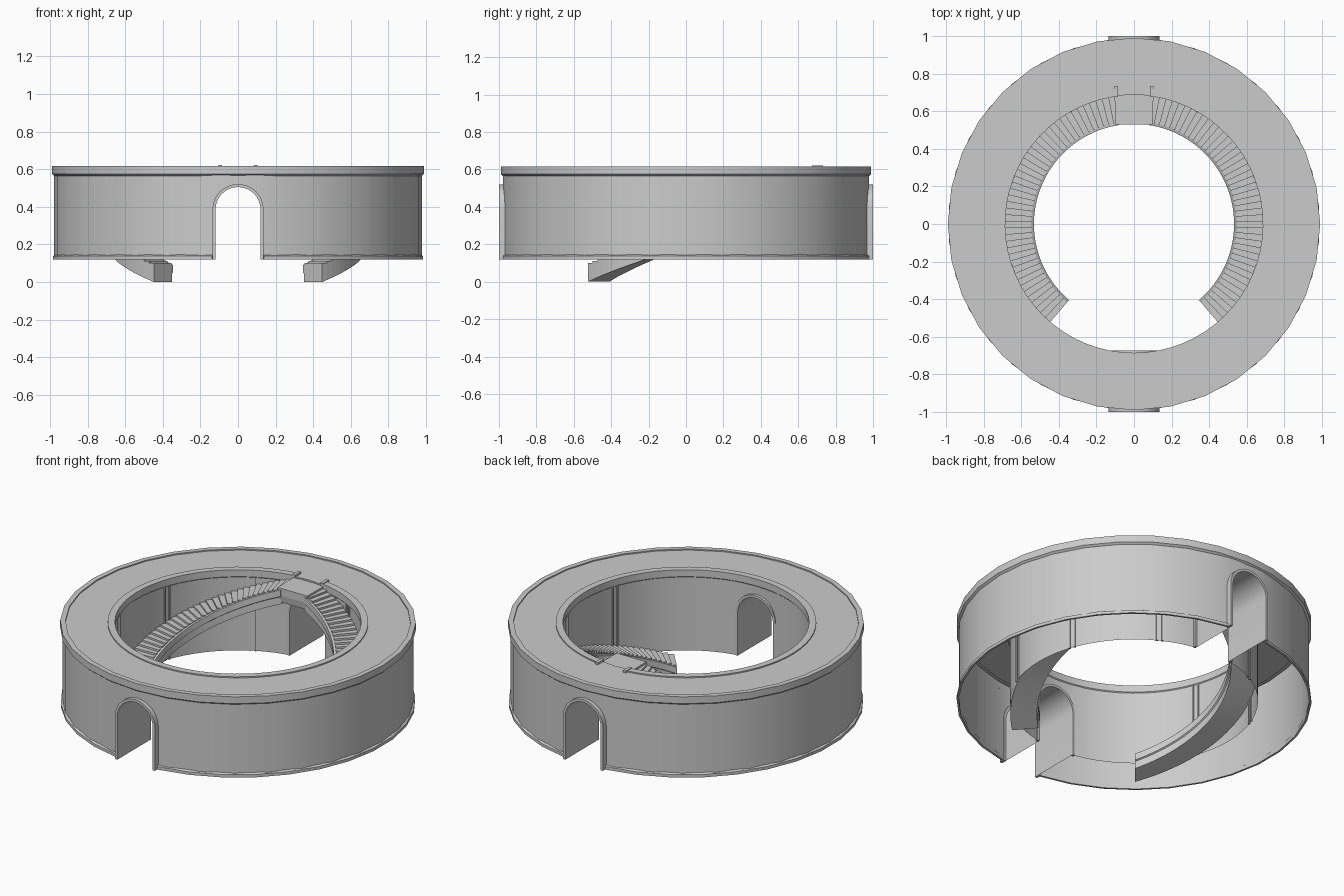
import bpy, bmesh, math
from math import sin, cos, radians, sqrt, pi

if "Cube" in bpy.data.objects:
    bpy.data.objects.remove(bpy.data.objects["Cube"])

Z0, Z1 = 0.12, 0.615          # base and top of the ring building
DOOR_W, SPRING = 0.12, 0.385  # doorway half width, arch spring height


def finish(name, bm, smooth=True):
    bmesh.ops.remove_doubles(bm, verts=bm.verts, dist=1e-5)
    bmesh.ops.recalc_face_normals(bm, faces=bm.faces)
    me = bpy.data.meshes.new(name)
    bm.to_mesh(me)
    bm.free()
    ob = bpy.data.objects.new(name, me)
    bpy.context.collection.objects.link(ob)
    if smooth:
        bpy.ops.object.select_all(action='DESELECT')
        ob.select_set(True)
        bpy.context.view_layer.objects.active = ob
        bpy.ops.object.shade_smooth_by_angle(angle=radians(30))
    return ob


def sweep(name, sections, closed=True, caps=True, smooth=True):
    """Skin a list of cross-sections (each a list of 3D points)."""
    bm = bmesh.new()
    rows = [[bm.verts.new(p) for p in s] for s in sections]
    n = len(rows[0])
    for a, b in zip(rows, rows[1:]):
        for i in range(n if closed else n - 1):
            j = (i + 1) % n
            bm.faces.new((a[i], a[j], b[j], b[i]))
    if closed and caps:
        bm.faces.new(rows[0])
        bm.faces.new(rows[-1])
    return finish(name, bm, smooth)


def lathe(name, profile, a0, a1, n, closed=True, caps=True):
    angs = [radians(a0 + (a1 - a0) * i / n) for i in range(n + 1)]
    return sweep(name, [[(r * cos(a), r * sin(a), z) for r, z in profile] for a in angs],
                 closed, caps)


def arch(w, z0=Z0, n=16):
    """Doorway outline, foot to foot, as (x, z)."""
    pts = [(w * cos(pi * i / n), SPRING + w * sin(pi * i / n)) for i in range(n + 1)]
    return [(w, z0)] + pts + [(-w, z0)]


def wall(name, r, sides):
    """Round single-skin wall with arched openings front and back."""
    half = math.asin(DOOR_W / r)
    angs = []
    for c in (pi / 2, 3 * pi / 2):
        angs += [(c - math.asin(DOOR_W * cos(pi * i / 16) / r)) for i in range(17)]
    for i in range(sides):
        a = 2 * pi * i / sides
        if min(abs(a - pi / 2), abs(a - 3 * pi / 2)) > half + 0.03:
            angs.append(a)
    angs.sort()
    bm = bmesh.new()
    for a, b in zip(angs, angs[1:] + [angs[0] + 2 * pi]):
        door = abs(r * cos((a + b) / 2)) < DOOR_W

        def low(t):
            if not door:
                return Z0
            return SPRING + sqrt(max(0, DOOR_W ** 2 - (r * cos(t)) ** 2))
        bm.faces.new([bm.verts.new(p) for p in (
            (r * cos(a), r * sin(a), low(a)), (r * cos(b), r * sin(b), low(b)),
            (r * cos(b), r * sin(b), Z1 - 0.005), (r * cos(a), r * sin(a), Z1 - 0.005))])
    return finish(name, bm)


# Outer and inner walls, open underneath
wall("outer_wall", 0.978, 32)
wall("inner_wall", 0.69, 64)

# Top deck with outer cornice
lathe("roof_deck", [(0.978, 0.565), (0.99, 0.575), (0.99, 0.617), (0.96, 0.617),
                    (0.96, 0.61), (0.69, 0.61)], 0, 360, 32 * 2 // 2, closed=False)

# Inner kerb with a gap at the stair landing and turned-out ends
lathe("inner_kerb", [(0.69, 0.57), (0.685, 0.575), (0.685, 0.617), (0.725, 0.617), (0.725, 0.605)],
      98, 442, 62)
for s in (-1, 1):
    x = 0.095 * s
    sweep("kerb_end", [[(x + dx, y, z) for dx, z in
                        ((-.01, .605), (.01, .605), (.01, .622), (-.01, .622))]
                       for y in (0.675, 0.733)], smooth=False)

# Base moulding between the doors
for a in (-82, 98):
    lathe("base_moulding", [(0.976, Z0), (0.988, Z0), (0.988, 0.138), (0.976, 0.145)],
          a, a + 164, 15)

# Vaulted passages and raised door surrounds
for s in (-1, 1):
    sweep("passage", [[(x, s * y, z) for x, z in arch(DOOR_W)] for y in (0.68, 0.985)],
          closed=False)
    for y0, y1 in ((0.965, 1.0), (0.672, 0.69)):
        secs = []
        for (xi, zi), (xo, zo) in zip(arch(DOOR_W), arch(0.136)):
            secs.append([(xi, s * y0, zi), (xo, s * y0, zo), (xo, s * y1, zo), (xi, s * y1, zi)])
        sweep("door_surround", secs)

# Slim paired ribs on the inner wall
for a in (20, 62, 118, 160, 200, 340):
    for d in (-1.3, 1.3):
        lathe("wall_rib", [(0.682, Z0), (0.695, Z0), (0.695, 0.57), (0.682, 0.57)],
              a + d - 0.4, a + d + 0.4, 1)

# Two mirrored curved stairs
STEPS, TOP, END = 44, 81.5, -49.5
RISE = 0.5 / STEPS


def ramp(t):
    return 0.60 - 0.5 * t


for s, side in ((1, "right"), (-1, "left")):
    def pt(r, t, z):
        a = radians(TOP + (END - TOP) * t)
        return (s * r * cos(a), r * sin(a), z)

    # Stepped flight with a smooth sloping underside
    secs = []
    for i in range(STEPS):
        z = ramp(i / STEPS) - RISE
        for t in (i / STEPS, (i + 1) / STEPS):
            b = ramp(t) - 0.1
            secs.append([pt(0.545, t, z), pt(0.688, t, z), pt(0.688, t, b), pt(0.545, t, b)])
    sweep("stair_flight_" + side, secs)

    # Inner stringer with a stepped moulding
    prof = [(0.55, -0.1), (0.54, -0.1), (0.54, -0.055), (0.532, -0.05), (0.532, -0.01), (0.55, -0.01)]
    sweep("stringer_" + side, [[pt(r, t / 48, ramp(t / 48) + dz) for r, dz in prof]
                               for t in range(49)])

# Landing joining both flights at the back
sweep("landing", [[(x, 0.528, 0.555), (x, 0.536, 0.51), (x * 1.03, 0.69, 0.51),
                   (x * 1.03, 0.69, 0.6), (x, 0.528, 0.6)] for x in (-0.1, 0.1)], smooth=False)
